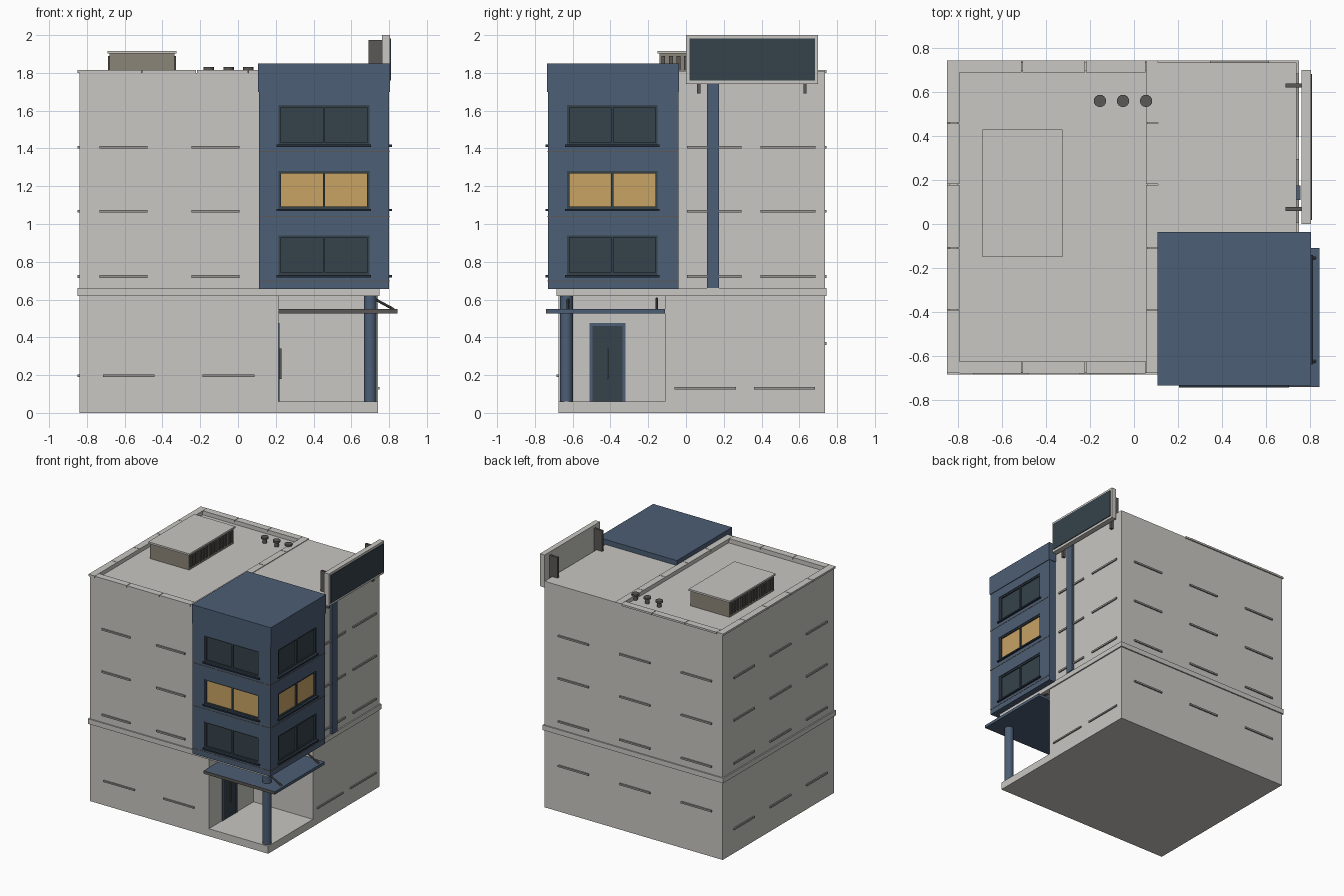
import bpy, bmesh, math
from mathutils import Vector

if "Cube" in bpy.data.objects:
    bpy.data.objects.remove(bpy.data.objects["Cube"])


def mat(name, r, g, b):
    m = bpy.data.materials.new(name)
    m.diffuse_color = (r, g, b, 1)
    m.use_nodes = True
    m.node_tree.nodes["Principled BSDF"].inputs["Base Color"].default_value = m.diffuse_color
    return m


WALL = mat("wall_grey", 0.58, 0.57, 0.54)
BLUE = mat("slate_blue", 0.073, 0.112, 0.178)
GLASS = mat("dark_glass", 0.036, 0.054, 0.069)
NAVY = mat("dark_navy", 0.019, 0.030, 0.045)
LIT = mat("lit_window", 0.58, 0.366, 0.13)
DARK = mat("dark_grey", 0.102, 0.098, 0.093)
SILL = mat("sill_grey", 0.32, 0.31, 0.29)
HOUSING = mat("roof_unit_grey", 0.26, 0.235, 0.19)


def finish(bm, name, m):
    me = bpy.data.meshes.new(name)
    bm.to_mesh(me)
    bm.free()
    me.materials.append(m)
    ob = bpy.data.objects.new(name, me)
    bpy.context.collection.objects.link(ob)
    return ob


def boxes(name, m, *bounds):
    """One object from boxes given as (x0, x1, y0, y1, z0, z1)."""
    bm = bmesh.new()
    for x0, x1, y0, y1, z0, z1 in bounds:
        vs = bmesh.ops.create_cube(bm, size=1)["verts"]
        for v in vs:
            v.co = Vector(((x0 + x1) / 2 + v.co.x * (x1 - x0),
                           (y0 + y1) / 2 + v.co.y * (y1 - y0),
                           (z0 + z1) / 2 + v.co.z * (z1 - z0)))
    return finish(bm, name, m)


def cylinder(name, m, p, q, r, sides=16):
    p, q = Vector(p), Vector(q)
    bm = bmesh.new()
    bmesh.ops.create_cone(bm, cap_ends=True, segments=sides, radius1=r, radius2=r, depth=(q - p).length)
    rot = (q - p).to_track_quat('Z', 'Y').to_matrix().to_4x4()
    bmesh.ops.transform(bm, matrix=rot, verts=bm.verts)
    bmesh.ops.translate(bm, vec=(p + q) / 2, verts=bm.verts)
    ob = finish(bm, name, m)
    for f in ob.data.polygons:
        f.use_smooth = len(f.vertices) == 4
    bpy.context.view_layer.objects.active = ob
    ob.select_set(True)
    bpy.ops.object.shade_smooth_by_angle(angle=math.radians(40))
    ob.select_set(False)
    return ob


X0, X1, Y0, Y1 = -0.84, 0.74, -0.675, 0.735

# Ground floor as an L-shaped profile leaving an open corner entrance
boxes("base_slab", WALL, (X0, X1, Y0, Y1, 0, 0.06))
bm = bmesh.new()
outline = [(X0, Y0), (0.215, Y0), (0.215, -0.11), (X1, -0.11), (X1, Y1), (X0, Y1)]
face = bm.faces.new([bm.verts.new((x, y, 0.06)) for x, y in outline])
top = bmesh.ops.extrude_face_region(bm, geom=[face])["geom"]
bmesh.ops.translate(bm, vec=(0, 0, 0.56), verts=[v for v in top if isinstance(v, bmesh.types.BMVert)])
bmesh.ops.recalc_face_normals(bm, faces=bm.faces)
finish(bm, "ground_floor", WALL)
boxes("belt_course", WALL, (-0.85, 0.75, -0.685, 0.745, 0.62, 0.66))

# Upper floors with sunken left roof
boxes("upper_floors", WALL, (X0, 0.11, Y0, Y1, 0.66, 1.78), (0.11, X1, -0.1, Y1, 0.66, 1.81))
boxes("parapet", WALL,
      (X0, -0.80, Y0, Y1, 1.78, 1.80), (0.06, 0.11, Y0, Y1, 1.78, 1.80),
      (-0.80, 0.06, Y0, -0.625, 1.78, 1.80), (-0.80, 0.06, 0.695, Y1, 1.78, 1.80))
coping = []
ys = [-0.68, -0.39, -0.11, 0.18, 0.46, 0.745]
xs = [-0.795, -0.51, -0.22, 0.055]
for a, b in zip(ys, ys[1:]):
    coping += [(x, x + 0.055, a + 0.002, b - 0.002, 1.80, 1.815) for x in (-0.85, 0.055)]
for a, b in zip(xs, xs[1:]):
    coping += [(a + 0.002, b - 0.002, y, y + 0.055, 1.80, 1.815) for y in (-0.68, 0.69)]
boxes("coping_stones", WALL, *coping)

# Thin wall ledges on every side
P = 0.01
ledges = []
for z in (0.715, 1.06, 1.4):
    ledges += [(c - 0.127, c + 0.127, Y0 - P, Y0, z, z + 0.014) for c in (-0.605, -0.12)]
    ledges += [(X1, X1 + P, c - 0.145, c + 0.145, z, z + 0.014) for c in (0.15, 0.54)]
for z in (0.19, 0.715, 1.06, 1.4):
    ledges += [(X0 - P, X0, c - 0.13, c + 0.13, z, z + 0.014) for c in (-0.45, 0.01, 0.47)]
    zb = 0.36 if z < 0.5 else z
    ledges += [(c - 0.135, c + 0.135, Y1, Y1 + P, zb, zb + 0.014) for c in (-0.61, -0.065, 0.48)]
ledges += [(c - 0.137, c + 0.137, Y0 - P, Y0, 0.19, 0.202) for c in (-0.578, -0.05)]
ledges += [(X1, X1 + P, c - 0.162, c + 0.162, 0.125, 0.137) for c in (0.102, 0.522)]
boxes("wall_ledges", SILL, *ledges)

# Blue corner tower with recessed windows on two sides
TX0, TX1, TY0, TY1 = 0.11, 0.80, -0.73, -0.04
D = 0.02
rows = [(0.73, 0.94), (1.08, 1.28), (1.42, 1.63)]


def tower_plate(side, a, b, z0, z1, back, front):
    """Box on the tower's front or right face; a, b run along it, back/front are offsets outward."""
    if side == "front":
        return (0.455 + a, 0.455 + b, TY0 - front, TY0 - back, z0, z1)
    return (TX1 + back, TX1 + front, -0.39 + a, -0.39 + b, z0, z1)


tower = boxes("corner_tower", BLUE, (TX0, TX1, TY0, TY1, 0.655, 1.70))
sides = ("front", "right")
cutter = boxes("window_cutter", BLUE,
               *[tower_plate(s, -0.24, 0.24, z0, z1, -D, 0.05) for s in sides for z0, z1 in rows])
mod = tower.modifiers.new("windows", 'BOOLEAN')
mod.operation, mod.solver, mod.object = 'DIFFERENCE', 'EXACT', cutter
bpy.context.view_layer.objects.active = tower
bpy.ops.object.modifier_apply(modifier="windows")
bpy.data.objects.remove(cutter)
boxes("tower_cap", BLUE, (TX0 - 0.004, TX1 + 0.005, TY0 - 0.005, TY1 + 0.004, 1.70, 1.85))
boxes("tower_seams", DARK,
      *[(TX0, TX1 + 0.002, TY0 - 0.002, TY1, z, z + 0.006) for z in (0.695, 1.037, 1.38)])

glass, lit, frames, sills = [], [], [], []
for s in sides:
    for i, (z0, z1) in enumerate(rows):
        (lit if i == 1 else glass).append(tower_plate(s, -0.24, 0.24, z0, z1, -D, -D + 0.004))
        f = 0.012
        for a, b, c, d in ((-0.24, -0.24 + f, z0, z1), (0.24 - f, 0.24, z0, z1), (-0.006, 0.006, z0, z1),
                           (-0.24, 0.24, z0, z0 + f), (-0.24, 0.24, z1 - f, z1)):
            frames.append(tower_plate(s, a, b, c, d, -D, -0.006))
        sills.append(tower_plate(s, -0.25, 0.25, z0 - 0.012, z0, -0.01, 0.014))
boxes("tower_glass", GLASS, *glass)
boxes("tower_lit_glass", LIT, *lit)
boxes("window_frames", GLASS, *frames)
boxes("tower_sills", NAVY, *sills)

# Entrance: column, canopy with stays, door
cylinder("entrance_column", BLUE, (0.70, -0.633, 0.06), (0.70, -0.633, 0.62), 0.034)
boxes("canopy", BLUE, (0.215, 0.845, -0.737, -0.11, 0.527, 0.55))
boxes("canopy_front_trim", DARK, (0.215, 0.845, -0.742, -0.737, 0.527, 0.55))
for y in (-0.155, -0.625):
    cylinder("canopy_stay", DARK, (0.72, y, 0.605), (0.825, y, 0.548), 0.007, 8)
boxes("door_frame", BLUE, (0.215, 0.221, -0.51, -0.495, 0.06, 0.475), (0.215, 0.221, -0.335, -0.32, 0.06, 0.475),
      (0.215, 0.221, -0.495, -0.335, 0.46, 0.475))
boxes("door", GLASS, (0.215, 0.219, -0.495, -0.335, 0.06, 0.46))
boxes("door_handle", DARK, (0.219, 0.229, -0.419, -0.411, 0.18, 0.34))

# Side strip and rooftop billboard
boxes("side_strip", BLUE, (X1, 0.757, 0.11, 0.175, 0.66, 1.76))
boxes("billboard_case", WALL, (0.763, 0.805, 0.0, 0.70, 1.74, 2.0))
boxes("billboard_panel", GLASS, (0.805, 0.811, 0.018, 0.682, 1.76, 1.982))
boxes("billboard_brackets", DARK, *[(0.69, 0.763, y - 0.009, y + 0.009, 1.69, 1.975) for y in (0.068, 0.63)])

# Roof unit with slatted sides
boxes("roof_unit", HOUSING, (-0.68, -0.335, -0.14, 0.42, 1.78, 1.902))
boxes("roof_unit_lid", WALL, (-0.69, -0.325, -0.15, 0.43, 1.902, 1.916))
slats = []
for i in range(14):
    y = -0.12 + i * 0.04
    slats += [(x, x + 0.008, y - 0.01, y + 0.01, 1.80, 1.89) for x in (-0.688, -0.335)]
boxes("roof_unit_slats", DARK, *slats)

# Roof vents
for x in (-0.155, -0.05, 0.055):
    cylinder("vent_stem", DARK, (x, 0.56, 1.78), (x, 0.56, 1.818), 0.017, 12)
    cylinder("vent_cap", DARK, (x, 0.56, 1.816), (x, 0.56, 1.83), 0.028, 16)
